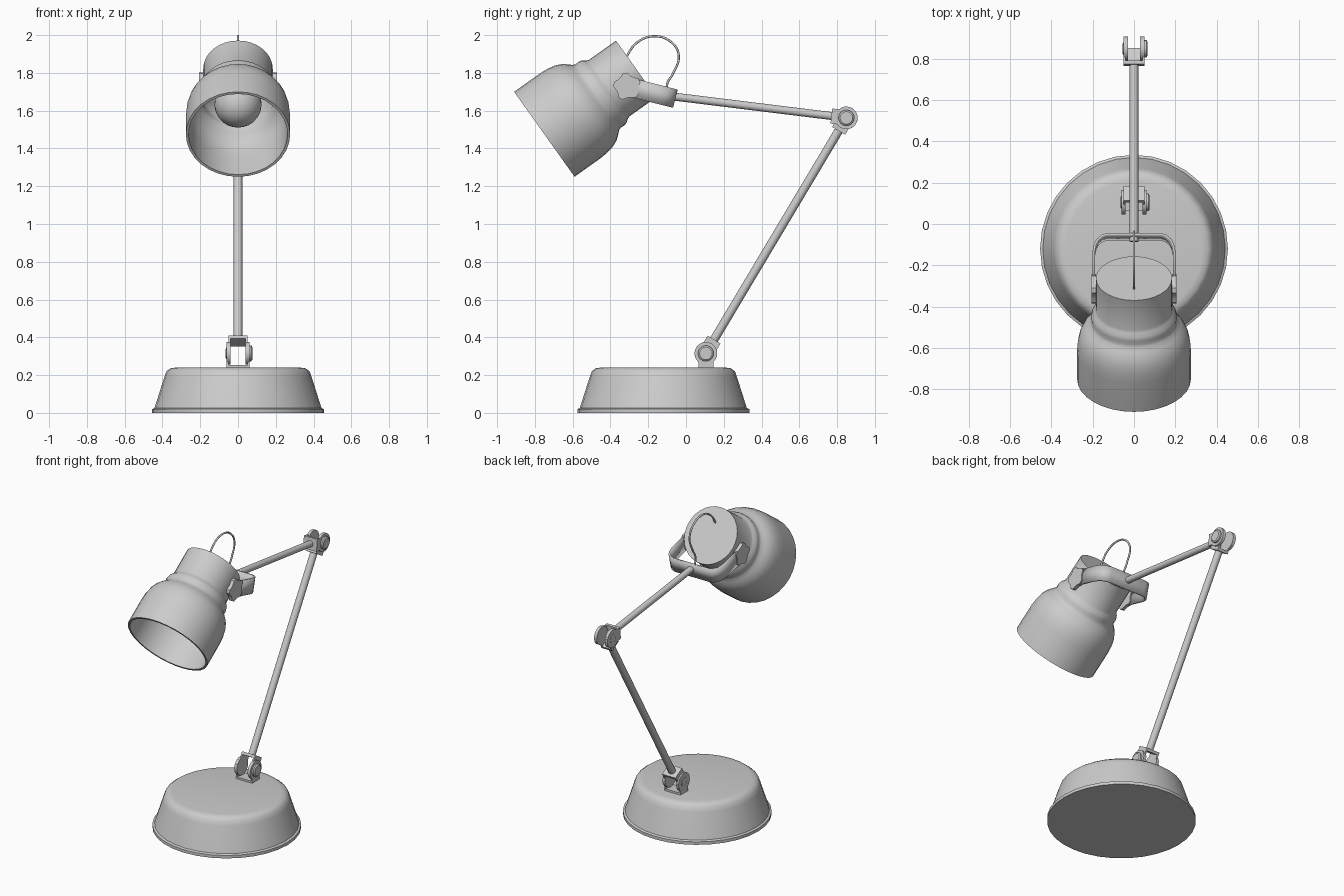
import bpy, bmesh, math
from mathutils import Vector, Matrix

if "Cube" in bpy.data.objects:
    bpy.data.objects.remove(bpy.data.objects["Cube"])


def finish(name, bm, matrix=Matrix(), angle=35):
    bmesh.ops.remove_doubles(bm, verts=bm.verts, dist=1e-5)
    bmesh.ops.recalc_face_normals(bm, faces=bm.faces)
    me = bpy.data.meshes.new(name)
    bm.to_mesh(me)
    bm.free()
    me.transform(matrix)
    ob = bpy.data.objects.new(name, me)
    bpy.context.collection.objects.link(ob)
    bpy.ops.object.select_all(action='DESELECT')
    ob.select_set(True)
    bpy.context.view_layer.objects.active = ob
    bpy.ops.object.shade_smooth_by_angle(angle=math.radians(angle))
    return ob


def lathe(name, profile, matrix=Matrix(), sides=32):
    """Spin (radius, height) points around local z."""
    bm = bmesh.new()
    vs = [bm.verts.new((r, 0, z)) for r, z in profile]
    es = [bm.edges.new(p) for p in zip(vs, vs[1:])]
    bmesh.ops.spin(bm, geom=vs + es, axis=(0, 0, 1), cent=(0, 0, 0),
                   angle=2 * math.pi, steps=sides, use_merge=True)
    return finish(name, bm, matrix)


def frame(origin, direction):
    """Local x = world x, local z = direction (in the yz plane)."""
    z = Vector(direction).normalized()
    x = Vector((1, 0, 0))
    m = Matrix((x, z.cross(x), z)).transposed().to_4x4()
    m.translation = origin
    return m


def prism(bm, outline, x0, x1):
    """Extrude a (y, z) outline from x0 to x1."""
    f = bm.faces.new([bm.verts.new((x0, y, z)) for y, z in outline])
    g = bmesh.ops.extrude_face_region(bm, geom=[f], use_keep_orig=True)['geom']
    bmesh.ops.translate(bm, vec=(x1 - x0, 0, 0),
                        verts=[v for v in g if isinstance(v, bmesh.types.BMVert)])


def rod(name, a, b, r, sides=16):
    a, b = Vector(a), Vector(b)
    return lathe(name, [(0, 0), (r, 0), (r, (b - a).length), (0, (b - a).length)],
                 frame(a, b - a), sides)


def fork(name, centre, direction, outer, length):
    """U bracket: two round ears and a cross piece."""
    w, r = 0.04, 0.06
    start = math.asin(w / r)
    arc = [(r * math.sin(a), r * math.cos(a)) for a in
           [start + (2 * math.pi - 2 * start) * i / 18 for i in range(19)]]
    outline = [(w, length)] + arc + [(-w, length)]
    bm = bmesh.new()
    for s in (-1, 1):
        prism(bm, outline, s * (outer - 0.01), s * outer)
    prism(bm, [(-w, length - 0.018), (w, length - 0.018), (w, length), (-w, length)],
          -outer + 0.01, outer - 0.01)
    return finish(name, bm, frame(centre, direction))


# Weighted base
lathe('base', [(0, 0), (.455, 0), (.455, .02), (.442, .026), (.39, .19), (.379, .22),
               (.358, .236), (.33, .24), (0, .24)], Matrix.Translation((0, -.12, 0)))

# Jointed arms
low, high, tip = Vector((0, .105, .315)), Vector((0, .849, 1.562)), Vector((0, -.085, 1.677))
up, fwd = (high - low).normalized(), (tip - high).normalized()
rod('lower_arm', low + up * .07, high - up * .07, .023)
rod('upper_arm', high + fwd * .06, tip, .021)
fork('base_fork', low, (0, 0, -1), .06, .08)
fork('lower_arm_bottom_fork', low, up, .05, .085)
fork('lower_arm_top_fork', high, -up, .04, .08)
fork('upper_arm_fork', high, fwd, .05, .08)
for name, c, x in (('lower', low, .06), ('upper', high, .05)):
    for side, r, t in ((1, .042, .016), (-1, .03, .005)):
        lathe(name + ('_joint_knob' if side > 0 else '_joint_nut'),
              [(0, 0), (r, 0), (r, t * .6), (r * .8, t), (0, t)],
              Matrix.Translation(c + Vector((side * x, 0, 0)))
              @ Matrix.Rotation(side * math.pi / 2, 4, 'Y'), 16)

# Lamp shade, a hollow bell
head = frame((0, -.75, 1.475), (0, .815, .58))
shell = [(.276, 0), (.276, .17), (.272, .22), (.263, .26), (.248, .293), (.228, .318),
         (.212, .335), (.206, .35), (.208, .37), (.203, .39), (.191, .405), (.184, .42), (.184, .597)]
inner = [(r - .014, max(z - .008, 0)) for r, z in shell]
lathe('lamp_shade', [(0, .585)] + inner[::-1] + shell + [(0, .597)], head)

# Bulb with its neck
ball = [(.125 * math.sin(a), .276 - .125 * math.cos(a))
        for a in [math.radians(12 * i) for i in range(13)]]
lathe('bulb', ball + [(.055, .41), (.055, .585)], head, 24)

# Yoke strap around the shade neck
pivot, back = Vector((0, -.312, 1.728)), Vector((0, -.062, 1.665))
d = (pivot - back).normalized()
L = (pivot - back).length
half = [(0, 0), (.13, 0), (.155, .008), (.175, .025), (.188, .05), (.194, .08), (.194, L)]
path = [(-x, s) for x, s in half[:0:-1]] + half
bm = bmesh.new()
rows = [[bm.verts.new((x, w, s)) for w in (-.05, .05)] for x, s in path]
for a, b in zip(rows, rows[1:]):
    bm.faces.new((a[0], a[1], b[1], b[0]))
strap = finish('yoke', bm, frame(back, d))
mod = strap.modifiers.new('thickness', 'SOLIDIFY')
mod.thickness = .012
mod.offset = 0

# Lobed pivot knobs
for side, name in ((1, 'right_pivot_knob'), (-1, 'left_pivot_knob')):
    bm = bmesh.new()
    pts = []
    for i in range(20):
        a = math.tau * i / 20 + .3
        r = .073 if i % 4 in (0, 1) else .06
        pts.append((r * math.cos(a), r * math.sin(a)))
    prism(bm, pts, side * .183, side * .206)
    finish(name, bm, Matrix.Translation(pivot))

# Power cord looping out of the shade cap
cu = bpy.data.curves.new('cord', 'CURVE')
cu.dimensions = '3D'
cu.bevel_depth, cu.bevel_resolution, cu.resolution_u = .006, 2, 6
sp = cu.splines.new('BEZIER')
cord = [(-.32, 1.88), (-.26, 1.96), (-.165, 1.994), (-.075, 1.96), (-.038, 1.89), (-.07, 1.795), (-.1, 1.74), (-.095, 1.68)]
sp.bezier_points.add(len(cord) - 1)
for p, (y, z) in zip(sp.bezier_points, cord):
    p.co = (0, y, z)
    p.handle_left_type = p.handle_right_type = 'AUTO'
bpy.context.collection.objects.link(bpy.data.objects.new('cord', cu))
